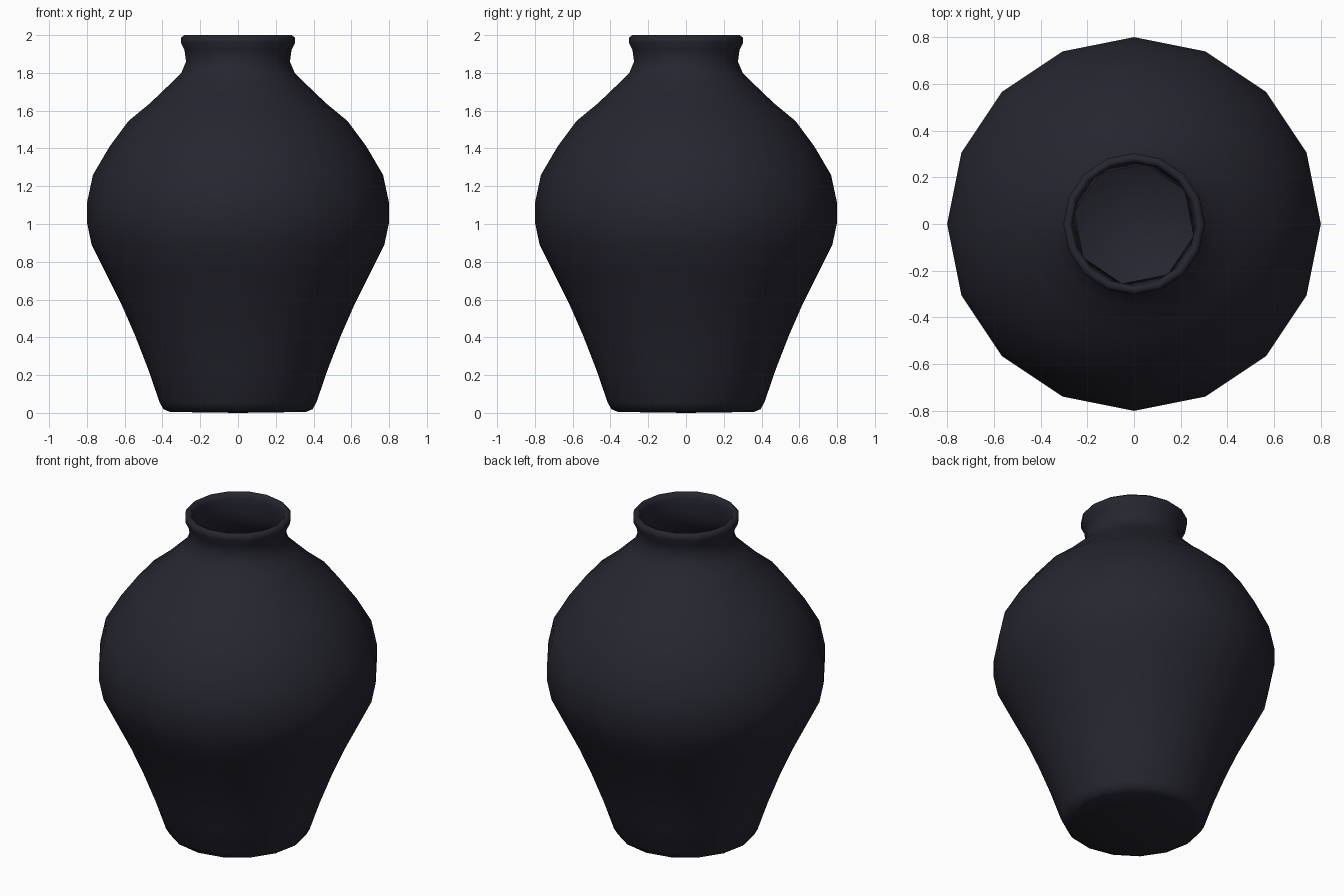
import bpy, bmesh, math

if "Cube" in bpy.data.objects:
    bpy.data.objects.remove(bpy.data.objects["Cube"])

# single dark glaze colour
glaze = bpy.data.materials.new("dark_navy_glaze")
glaze.diffuse_color = (0.019, 0.019, 0.029, 1)
glaze.use_nodes = True
glaze.node_tree.nodes["Principled BSDF"].inputs["Base Color"].default_value = glaze.diffuse_color

# outer wall (radius, height), foot to rim, 16 sides
OUTER = [(0.36, 0.005), (0.395, 0.02), (0.415, 0.055), (0.475, 0.23), (0.545, 0.41),
         (0.615, 0.57), (0.70, 0.74), (0.775, 0.89), (0.80, 1.01), (0.80, 1.11),
         (0.768, 1.26), (0.68, 1.41), (0.58, 1.545), (0.465, 1.64), (0.35, 1.75),
         (0.30, 1.80), (0.275, 1.86), (0.283, 1.92), (0.303, 1.96), (0.303, 1.985),
         (0.285, 2.0), (0.268, 1.992), (0.262, 1.965)]
# inner wall, neck to floor, 8 sides
INNER = [(0.26, 1.85), (0.34, 1.71), (0.55, 1.52), (0.72, 1.26), (0.76, 1.05),
         (0.66, 0.74), (0.50, 0.41), (0.39, 0.10)]


def ring(bm, r, z, sides, turn=0.0):
    return [bm.verts.new((r * math.cos(turn + math.tau * i / sides),
                          r * math.sin(turn + math.tau * i / sides), z))
            for i in range(sides)]


def lathe(bm, profile, sides, turn=0.0):
    rings = [ring(bm, r, z, sides, turn) for r, z in profile]
    for a, b in zip(rings, rings[1:]):
        for i in range(sides):
            j = (i + 1) % sides
            bm.faces.new((a[i], a[j], b[j], b[i]))
    return rings


def cap(bm, loop, z):
    c = bm.verts.new((0, 0, z))
    for i, v in enumerate(loop):
        bm.faces.new((v, c, loop[(i + 1) % len(loop)]))


bm = bmesh.new()
outer = lathe(bm, OUTER, 16)
inner = lathe(bm, INNER, 8, math.radians(-11.25))
cap(bm, outer[0], 0.0)      # underside
cap(bm, inner[-1], 0.06)    # inside floor

# join the 16-sided lip to the 8-sided inner neck
top, neck = outer[-1], inner[0]
for k in range(8):
    a, b, c = top[2 * k - 1], top[2 * k], top[(2 * k + 1) % 16]
    n, m = neck[k], neck[(k + 1) % 8]
    bm.faces.new((a, b, n))
    bm.faces.new((b, c, n))
    bm.faces.new((n, c, m))

bmesh.ops.recalc_face_normals(bm, faces=bm.faces)
mesh = bpy.data.meshes.new("vase")
bm.to_mesh(mesh)
bm.free()
mesh.materials.append(glaze)
vase = bpy.data.objects.new("vase", mesh)
bpy.context.collection.objects.link(vase)
bpy.context.view_layer.objects.active = vase
vase.select_set(True)
bpy.ops.object.shade_smooth()
